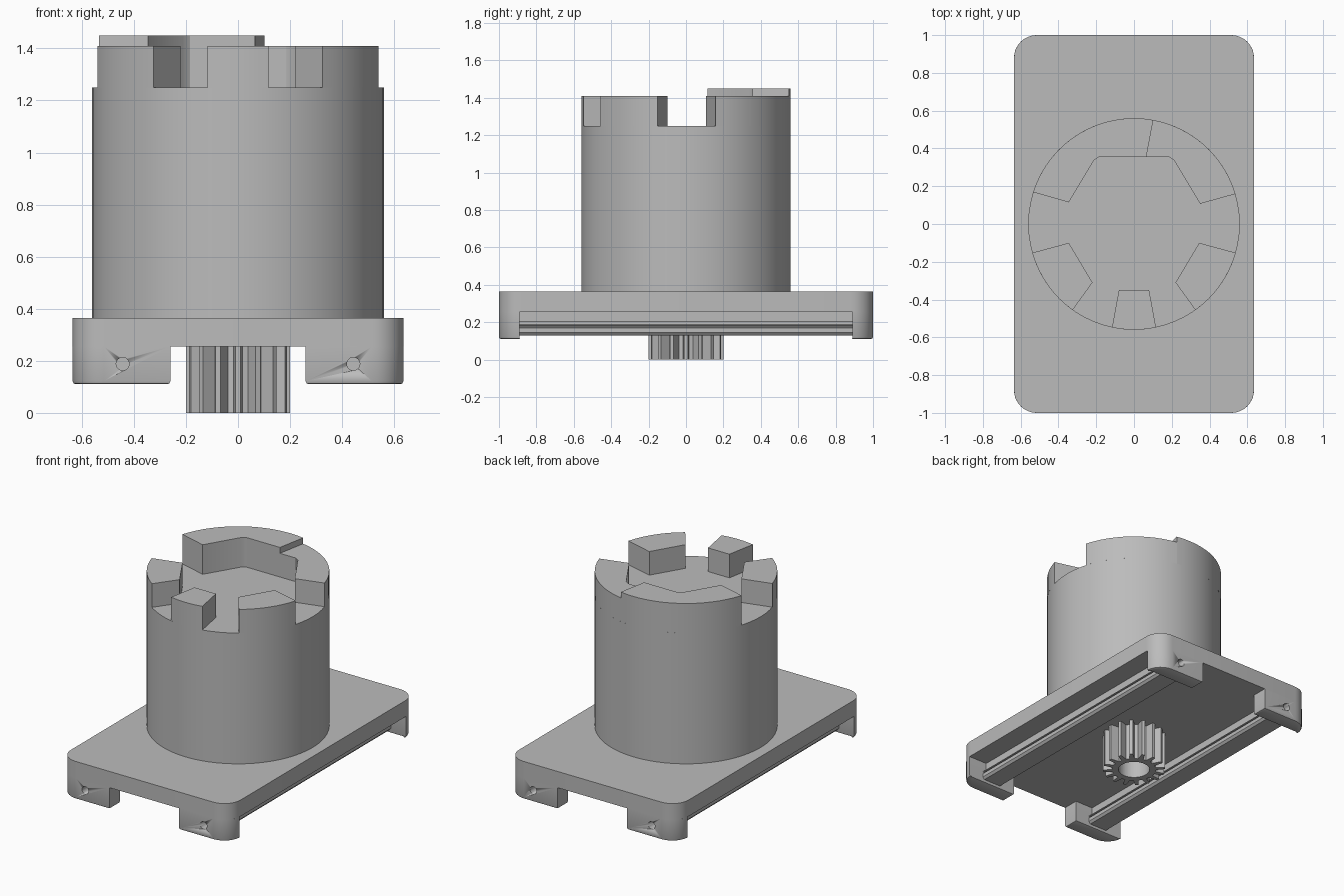
import bpy, bmesh
from math import sin, cos, pi, radians

cube = bpy.data.objects.get("Cube")
if cube:
    bpy.data.objects.remove(cube)

grey = bpy.data.materials.new("plain_grey")
grey.use_nodes = True
grey.diffuse_color = (0.5, 0.5, 0.5, 1)
grey.node_tree.nodes["Principled BSDF"].inputs["Base Color"].default_value = (0.5, 0.5, 0.5, 1)


def finish(bm, name):
    bmesh.ops.recalc_face_normals(bm, faces=bm.faces)
    mesh = bpy.data.meshes.new(name)
    bm.to_mesh(mesh)
    bm.free()
    mesh.materials.append(grey)
    obj = bpy.data.objects.new(name, mesh)
    bpy.context.collection.objects.link(obj)
    return obj


def smooth(obj):
    bpy.ops.object.select_all(action='DESELECT')
    obj.select_set(True)
    bpy.context.view_layer.objects.active = obj
    bpy.ops.object.shade_smooth_by_angle(angle=radians(30))


def arc(radius, start, end, steps, cx=0, cy=0):
    angles = [radians(start + (end - start) * i / steps) for i in range(steps + 1)]
    return [(cx + radius * cos(a), cy + radius * sin(a)) for a in angles]


def prism(name, outline, low, high, axis='z', bevel=0):
    """Extrude a closed outline along z, or an (x, z) outline along y."""
    bm = bmesh.new()
    place = (lambda p, h: (p[0], p[1], h)) if axis == 'z' else (lambda p, h: (p[0], h, p[1]))
    base = bm.faces.new([bm.verts.new(place(p, low)) for p in outline])
    rim = list(base.edges)
    new = bmesh.ops.extrude_face_region(bm, geom=[base], use_keep_orig=True)["geom"]
    for v in (g for g in new if isinstance(g, bmesh.types.BMVert)):
        v.co[2 if axis == 'z' else 1] = high
    if bevel:
        bmesh.ops.bevel(bm, geom=rim, offset=bevel, segments=2, profile=0.5, affect='EDGES')
    obj = finish(bm, name)
    smooth(obj)
    return obj


# Base plate with rounded corners
W, L, R = 0.635, 1.0, 0.12
plate = []
for sx, sy, start in ((1, 1, 0), (-1, 1, 90), (-1, -1, 180), (1, -1, 270)):
    plate += arc(R, start, start + 90, 8, sx * (W - R), sy * (L - R))
prism("base_plate", plate, 0.255, 0.365)

# Corner feet, each with a small round hole in its end face
corner = [(0.26, 0.89), (W, 0.89)] + arc(R, 5, 90, 8, W - R, L - R) + [(0.26, L)]
for sx, side in ((1, "left"), (-1, "right")):
    for sy, end in ((-1, "front"), (1, "back")):
        foot = prism(f"{end}_{side}_foot", [(sx * x, sy * y) for x, y in corner],
                     0.11, 0.255, bevel=0.012)
        hole = prism("hole_cutter", arc(0.025, 0, 345, 23, sx * 0.443, 0.188),
                     sy * 0.94, sy * 1.05, axis='y')
        hole.hide_render = True
        cut = foot.modifiers.new("hole", 'BOOLEAN')
        cut.operation = 'DIFFERENCE'
        cut.object = hole
        bpy.context.view_layer.objects.active = foot
        bpy.ops.object.modifier_apply(modifier=cut.name)
        bpy.data.objects.remove(hole)

# Stepped rails running between the feet
half = [(0.05, 0.255), (0.05, 0.205), (0.075, 0.188), (0.075, 0.183), (0.06, 0.18),
        (0.06, 0.175), (0.078, 0.17), (0.078, 0.145), (0.065, 0.13)]
for sx, side in ((1, "left"), (-1, "right")):
    section = [(sx * 0.445 + x, z) for x, z in half]
    section += [(sx * 0.445 - x, z) for x, z in reversed(half)]
    prism(f"{side}_rail", section, -0.89, 0.89, axis='y')

# Round housing
RAD = 0.56
prism("housing", arc(RAD, 0, 360 * 63 / 64, 63), 0.365, 1.25)

# Coupling claws on top of the housing
TOP, RAISED = 1.41, 1.45
prism("front_claw", arc(RAD, -102, -78, 6) + [(0.08, -0.35), (-0.08, -0.35)], 1.25, TOP)
claw = arc(RAD, -54.5, -15.8, 8) + [(0.345, -0.1), (0.22, -0.31)]
prism("left_claw", claw, 1.25, TOP)
prism("right_claw", [(-x, y) for x, y in claw], 1.25, TOP)
split = (0.065, 0.355)
prism("back_claw_low", arc(RAD, 16.5, 79.5, 12)
      + [split, (0.185, 0.355), (0.212, 0.337), (0.35, 0.107)], 1.25, TOP)
prism("back_claw_raised", arc(RAD, 79.5, 162.5, 16)
      + [(-0.345, 0.115), (-0.212, 0.337), (-0.185, 0.355), split], 1.25, RAISED)

# Hollow pinion below the plate
TEETH, ROOT, TIP, BORE = 16, 0.142, 0.2, 0.1
bm = bmesh.new()
loops = []
for z in (0, 0.255):
    outer, inner = [], []
    for i in range(TEETH):
        for step, r in ((-0.3, ROOT), (-0.13, TIP), (0.13, TIP), (0.3, ROOT)):
            a = 2 * pi * (i + step) / TEETH
            outer.append(bm.verts.new((r * cos(a), r * sin(a), z)))
            inner.append(bm.verts.new((BORE * cos(a), BORE * sin(a), z)))
    loops.append((outer, inner))
(o0, i0), (o1, i1) = loops
for a, b in ((o0, i0), (o1, i1), (o0, o1), (i0, i1)):
    for k in range(len(a)):
        n = (k + 1) % len(a)
        bm.faces.new((a[k], a[n], b[n], b[k]))
smooth(finish(bm, "pinion"))
